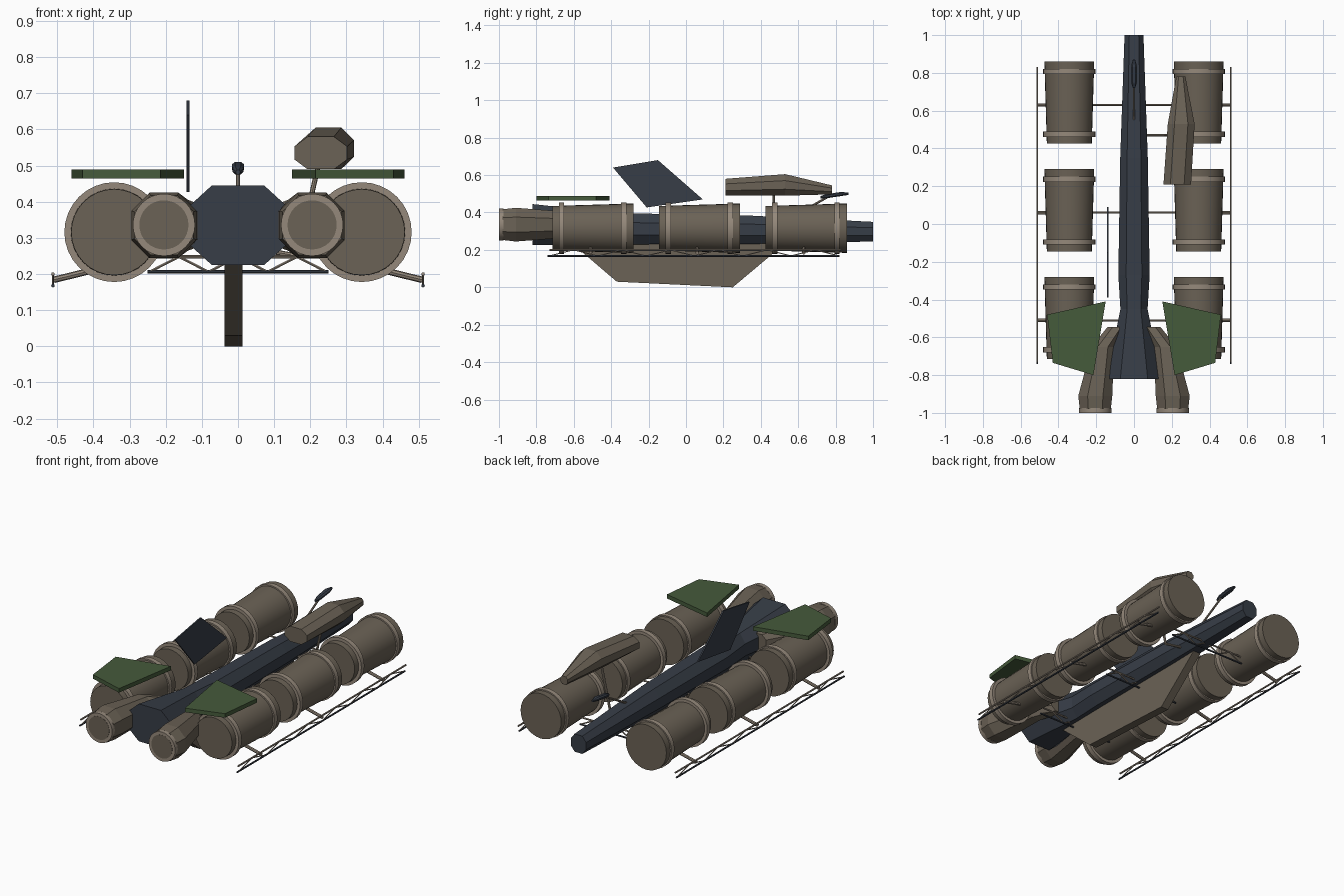
import bpy, bmesh, math
from mathutils import Vector

cube = bpy.data.objects.get("Cube")
if cube:
    bpy.data.objects.remove(cube, do_unlink=True)


def material(name, rgb):
    m = bpy.data.materials.new(name)
    m.use_nodes = True
    m.diffuse_color = (*rgb, 1)
    m.node_tree.nodes["Principled BSDF"].inputs["Base Color"].default_value = (*rgb, 1)
    return m


BROWN = material("drab brown", (0.146, 0.122, 0.092))
TAN = material("pale tan", (0.30, 0.25, 0.198))
NAVY = material("dark slate blue", (0.038, 0.047, 0.063))
GREEN = material("olive green", (0.06, 0.103, 0.044))


def finish(bm, name, mat, smooth=False):
    bmesh.ops.recalc_face_normals(bm, faces=bm.faces)
    me = bpy.data.meshes.new(name)
    bm.to_mesh(me)
    bm.free()
    me.materials.append(mat)
    ob = bpy.data.objects.new(name, me)
    bpy.context.collection.objects.link(ob)
    if smooth:
        bpy.ops.object.select_all(action='DESELECT')
        ob.select_set(True)
        bpy.context.view_layer.objects.active = ob
        bpy.ops.object.shade_smooth_by_angle(angle=math.radians(35))
    return ob


def skin(bm, rings):
    """Join equal-length point rings and cap both ends."""
    loops = [[bm.verts.new(p) for p in r] for r in rings]
    n = len(loops[0])
    for a, b in zip(loops, loops[1:]):
        for i in range(n):
            j = (i + 1) % n
            bm.faces.new((a[i], a[j], b[j], b[i]))
    bm.faces.new(loops[0])
    bm.faces.new(loops[-1])


def octagon_loft(name, mat, sections, fx=0.5, fz=0.4):
    """Sections are (y, centre x, half width, bottom z, top z)."""
    rings = []
    for y, cx, w, lo, hi in sections:
        c, h = (lo + hi) / 2, (hi - lo) / 2
        corners = [(fx, 1), (1, fz), (1, -fz), (fx, -1),
                   (-fx, -1), (-1, -fz), (-1, fz), (-fx, 1)]
        rings.append([(cx + w * a, y, c + h * b) for a, b in corners])
    bm = bmesh.new()
    skin(bm, rings)
    return finish(bm, name, mat)


def lathe(name, mat, x, z, profile, n=32):
    """Turn (y, radius) points about an axis along y."""
    bm = bmesh.new()
    turns = [2 * math.pi * i / n for i in range(n)]
    skin(bm, [[(x + r * math.cos(t), y, z + r * math.sin(t)) for t in turns]
              for y, r in profile])
    return finish(bm, name, mat, True)


def plate(name, mat, outline, offset):
    """Extrude a flat outline along an offset vector."""
    bm = bmesh.new()
    base = [Vector(p) for p in outline]
    skin(bm, [base, [p + Vector(offset) for p in base]])
    return finish(bm, name, mat)


def rods(name, mat, segments, radius, n=8):
    """Straight round bars between pairs of points."""
    bm = bmesh.new()
    for a, b in segments:
        a, b = Vector(a), Vector(b)
        q = (b - a).to_track_quat('Z', 'Y')
        circle = [q @ Vector((radius * math.cos(2 * math.pi * i / n),
                              radius * math.sin(2 * math.pi * i / n), 0))
                  for i in range(n)]
        skin(bm, [[a + c for c in circle], [b + c for c in circle]])
    return finish(bm, name, mat, True)


def zigzag(start, end, low, high, steps):
    start, end = Vector(start), Vector(end)
    pts = []
    for i in range(steps + 1):
        p = start.lerp(end, i / steps)
        p.z = high if i % 2 else low
        pts.append(p)
    return list(zip(pts, pts[1:]))


# Central hull and keel
octagon_loft("hull", NAVY, [
    (-0.82, 0, 0.145, 0.225, 0.445),
    (-0.45, 0, 0.072, 0.228, 0.405),
    (-0.27, 0, 0.083, 0.23, 0.395),
    (0.35, 0, 0.073, 0.232, 0.383),
    (1.0, 0, 0.05, 0.245, 0.35)])
plate("keel_fin", BROWN, [(-0.037, -0.61, 0.235), (-0.037, -0.37, 0.03),
                          (-0.037, 0.25, 0.0), (-0.037, 0.53, 0.235)], (0.049, 0, 0))

# Upright fin on the right side
plate("upright_fin", NAVY, [(-0.142, -0.39, 0.64), (-0.142, -0.15, 0.68),
                            (-0.142, 0.09, 0.47), (-0.142, -0.21, 0.427)], (0.008, 0, 0))

BAYS = (-0.51, 0.06, 0.63)
for s, side in ((1, "left"), (-1, "right")):
    # Cargo barrels with two hoops each
    for k, y in enumerate(BAYS):
        tag = f"{side}_{k + 1}"
        lathe("barrel_" + tag, BROWN, s * 0.3425, 0.316,
              [(y - 0.205, 0.119), (y + 0.23, 0.132)])
        for hoop, d in (("front", -0.155), ("rear", 0.177)):
            lathe(f"{hoop}_hoop_{tag}", TAN, s * 0.3425, 0.316,
                  [(y + d - 0.014, 0.138), (y + d + 0.014, 0.138)])

    # Engine nacelle, blending inward to the hull
    octagon_loft("nacelle_" + side, BROWN, [
        (-0.98, s * 0.205, 0.082, 0.253, 0.417),
        (-0.91, s * 0.205, 0.09, 0.245, 0.425),
        (-0.65, s * 0.165, 0.06, 0.265, 0.405),
        (-0.545, s * 0.09, 0.05, 0.29, 0.38)], 0.45, 0.45)
    lathe("nozzle_ring_" + side, TAN, s * 0.205, 0.336,
          [(-1.0, 0.068), (-1.0, 0.086), (-0.975, 0.086), (-0.975, 0.068)])
    lathe("nozzle_disc_" + side, BROWN, s * 0.205, 0.336,
          [(-1.001, 0.068), (-0.97, 0.068)])

    # Green panel above the front barrel
    plate("panel_" + side, GREEN, [
        (s * 0.46, -0.48, 0.465), (s * 0.15, -0.41, 0.465),
        (s * 0.215, -0.80, 0.465), (s * 0.43, -0.735, 0.465)], (0, 0, 0.024))

    # Outer lengthwise truss
    x = s * 0.512
    rods("lower_rail_" + side, NAVY, [((x, -0.74, 0.168), (x, 0.82, 0.168))], 0.005)
    rods("upper_rail_" + side, TAN, [((x, -0.73, 0.2), (x, 0.83, 0.2))], 0.005)
    rods("rail_lacing_" + side, TAN,
         zigzag((x, -0.73, 0), (x, 0.82, 0), 0.168, 0.2, 12), 0.003, 6)
    rods("outriggers_" + side, TAN,
         [((s * 0.51, y, 0.184), (s * 0.24, y, 0.25)) for y in BAYS], 0.009)

# Cross trusses under the hull
rods("cross_upper_bars", TAN, [((-0.245, y, 0.248), (0.245, y, 0.248)) for y in BAYS], 0.005)
rods("cross_lower_bars", NAVY, [((-0.25, y, 0.206), (0.25, y, 0.206)) for y in BAYS], 0.005)
rods("cross_lacing", TAN, [seg for y in BAYS for seg in
     zigzag((-0.245, y, 0), (0.245, y, 0), 0.206, 0.248, 6)], 0.004, 6)

# Offset pod on its post
octagon_loft("pod", BROWN, [
    (0.21, 0.229, 0.073, 0.49, 0.58),
    (0.53, 0.25, 0.071, 0.49, 0.605),
    (0.78, 0.248, 0.024, 0.497, 0.545)])
rods("pod_post", TAN, [((0.222, 0.47, 0.5), (0.165, 0.47, 0.25)),
                       ((0.165, 0.47, 0.25), (0.05, 0.47, 0.27))], 0.007)

# Sensor head on a slanted boom
rods("sensor_boom", TAN, [((0, 0.54, 0.36), (0, 0.77, 0.49))], 0.006)
octagon_loft("sensor_head", NAVY, [
    (0.72, 0, 0.006, 0.476, 0.488),
    (0.75, 0, 0.015, 0.476, 0.498),
    (0.83, 0, 0.017, 0.488, 0.51),
    (0.87, 0, 0.006, 0.494, 0.506)])
